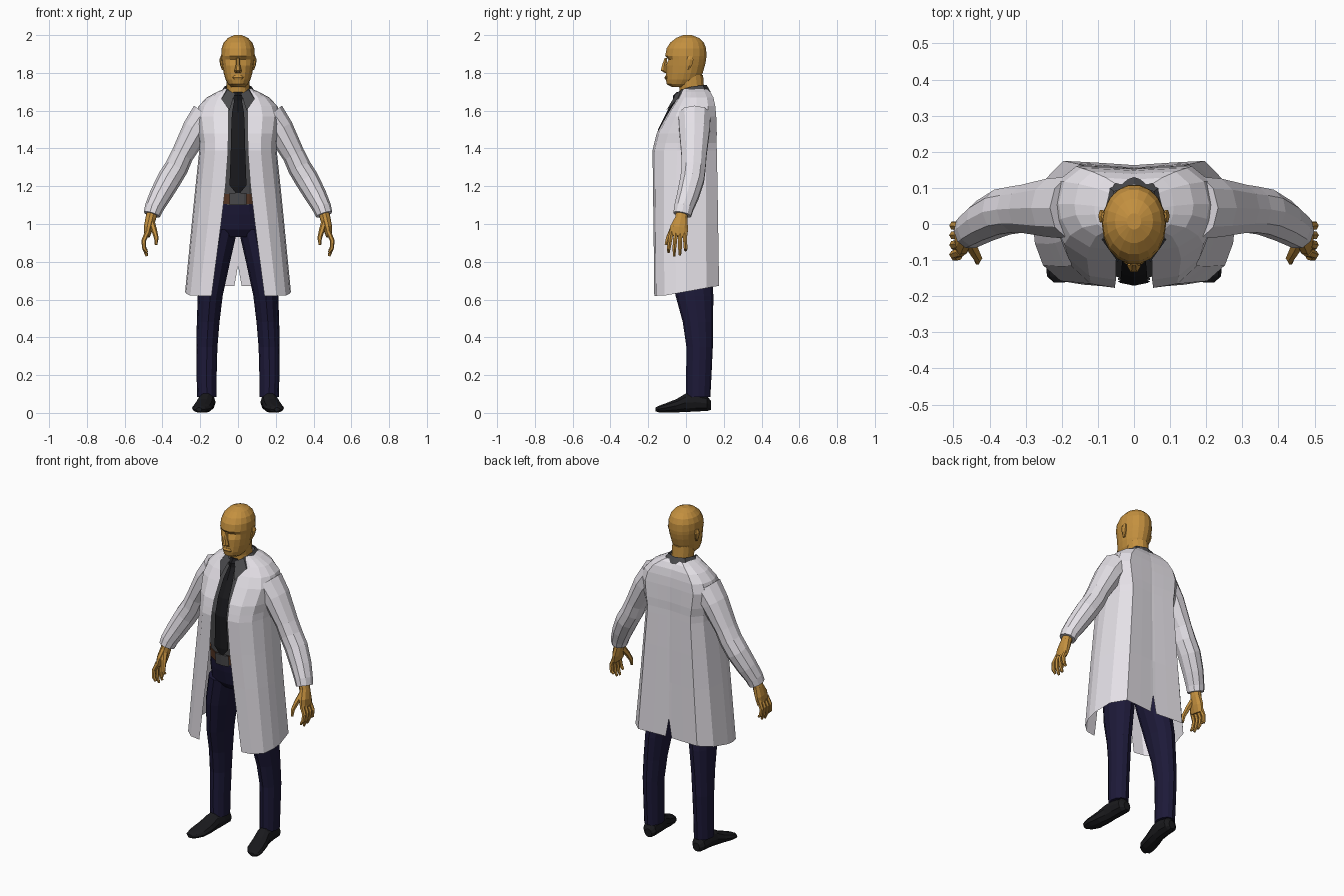
import bpy
from math import sin, cos, pi
from mathutils import Vector


def material(name, rgb):
    m = bpy.data.materials.new(name)
    m.diffuse_color = (*rgb, 1)
    return m


SKIN = material("skin", (0.55, 0.28, 0.05))
WHITE = material("white_cloth", (0.78, 0.75, 0.80))
GREY = material("dark_grey_cloth", (0.07, 0.07, 0.075))
BLACK = material("black", (0.01, 0.01, 0.012))
NAVY = material("navy_cloth", (0.012, 0.01, 0.04))
BROWN = material("brown_leather", (0.10, 0.04, 0.02))


def grid(name, rows, mat, closed=False, mirror=False, caps=False):
    """Skin rows of points with quads."""
    n = len(rows[0])
    verts = [tuple(p) for r in rows for p in r]
    faces = []
    for j in range(len(rows) - 1):
        for i in range(n if closed else n - 1):
            k = (i + 1) % n
            faces.append((j * n + i, j * n + k, (j + 1) * n + k, (j + 1) * n + i))
    if caps:
        faces.append(tuple(reversed(range(n))))
        faces.append(tuple(range((len(rows) - 1) * n, len(rows) * n)))
    me = bpy.data.meshes.new(name)
    me.from_pydata(verts, [], faces)
    me.materials.append(mat)
    ob = bpy.data.objects.new(name, me)
    bpy.context.collection.objects.link(ob)
    if mirror:
        mod = ob.modifiers.new("mirror", "MIRROR")
        mod.merge_threshold = 0.0005
    return ob


def loft(name, rings, mat, n=10, ref=(0, 1, 0), axis=None, mirror=False):
    """Elliptical rings (x, y, z, ru, rv) across a path, or across a fixed axis."""
    ref, rows = Vector(ref), []
    c = [Vector(r[:3]) for r in rings]
    for i, r in enumerate(rings):
        t = Vector(axis) if axis else c[min(i + 1, len(c) - 1)] - c[max(i - 1, 0)]
        t.normalize()
        u = ref.cross(t).normalized()
        v = t.cross(u)
        rows.append([c[i] + u * r[3] * cos(2 * pi * k / n) + v * r[4] * sin(2 * pi * k / n)
                     for k in range(n)])
    return grid(name, rows, mat, closed=True, mirror=mirror, caps=True)


UP = (0, 0, 1)

# Head: z, front y, back y, half width
profile = [(1.725, -0.075, 0.0, 0.035), (1.74, -0.103, 0.045, 0.052), (1.765, -0.108, 0.075, 0.066),
           (1.80, -0.107, 0.09, 0.076), (1.84, -0.107, 0.102, 0.083), (1.87, -0.108, 0.108, 0.087),
           (1.89, -0.112, 0.11, 0.089), (1.93, -0.104, 0.108, 0.087), (1.96, -0.085, 0.096, 0.076),
           (1.985, -0.053, 0.07, 0.053), (2.0, -0.015, 0.03, 0.02)]
head = loft("head", [(0, (f + b) / 2, z, w, (b - f) / 2) for z, f, b, w in profile],
            SKIN, 18, axis=UP)
for v in head.data.vertices:          # eye sockets
    if abs(v.co.z - 1.87) < 0.005 and v.co.y < -0.06 and 0.01 < abs(v.co.x) < 0.06:
        v.co.y += 0.014
loft("nose", [(0, -0.106, 1.88, 0.009, 0.008), (0, -0.115, 1.84, 0.012, 0.014),
              (0, -0.116, 1.812, 0.019, 0.02), (0, -0.104, 1.80, 0.016, 0.01)],
     SKIN, 6, axis=UP)
loft("lips", [(0, -0.103, 1.765, 0.02, 0.007), (0, -0.105, 1.775, 0.03, 0.009),
              (0, -0.102, 1.785, 0.02, 0.007)], SKIN, 8, axis=UP)
loft("ear", [(0.079, 0.01, 1.815, 0.006, 0.008), (0.086, 0.018, 1.84, 0.008, 0.016),
             (0.09, 0.022, 1.87, 0.009, 0.02), (0.085, 0.022, 1.89, 0.006, 0.012)],
     SKIN, 6, axis=UP, mirror=True)
loft("neck", [(0, 0.035, 1.66, 0.068, 0.07), (0, 0.03, 1.72, 0.06, 0.067),
              (0, 0.02, 1.79, 0.06, 0.072)], SKIN, 14, axis=UP)

# Shirt, collar, tie
loft("shirt", [(0, 0, 1.10, 0.15, 0.14), (0, 0, 1.2, 0.155, 0.148), (0, -0.003, 1.4, 0.165, 0.152),
               (0, 0.02, 1.5, 0.16, 0.13), (0, 0.035, 1.58, 0.14, 0.11),
               (0, 0.04, 1.65, 0.09, 0.08), (0, 0.035, 1.70, 0.065, 0.068)],
     GREY, 16, axis=UP)
collar_top = [(0, 0.11, 1.735), (0.055, 0.09, 1.735), (0.072, 0.03, 1.728),
              (0.055, -0.025, 1.712), (0.018, -0.052, 1.69)]
collar_low = [(0, 0.13, 1.70), (0.075, 0.105, 1.70), (0.098, 0.03, 1.69),
              (0.088, -0.045, 1.66), (0.045, -0.105, 1.60)]
grid("shirt_collar", [collar_top, collar_low], GREY, mirror=True)
loft("tie", [(0, -0.155, 1.155, 0.004, 0.004), (0, -0.158, 1.205, 0.045, 0.008),
             (0, -0.163, 1.4, 0.038, 0.008), (0, -0.138, 1.5, 0.036, 0.01),
             (0, -0.094, 1.59, 0.032, 0.01), (0, -0.058, 1.655, 0.02, 0.012),
             (0, -0.05, 1.68, 0.032, 0.018), (0, -0.035, 1.70, 0.024, 0.012)],
     BLACK, 4, axis=UP)

# Belt and trousers
loft("belt", [(0, 0, 1.105, 0.155, 0.145), (0, 0, 1.16, 0.157, 0.152)], BROWN, 16, axis=UP)
loft("belt_buckle", [(0, -0.149, 1.10, 0.045, 0.008), (0, -0.154, 1.165, 0.045, 0.008)],
     GREY, 8, axis=UP)
loft("trouser_hips", [(0, 0.02, 0.93, 0.10, 0.10), (0, 0.015, 0.97, 0.165, 0.125),
                      (0, 0.005, 1.05, 0.165, 0.135), (0, 0, 1.115, 0.152, 0.142)],
     NAVY, 16, axis=UP)
loft("trouser_leg", [(0.165, 0.065, 0.085, 0.052, 0.064), (0.166, 0.068, 0.2, 0.053, 0.067),
                     (0.165, 0.072, 0.35, 0.056, 0.07), (0.158, 0.063, 0.48, 0.06, 0.08),
                     (0.147, 0.045, 0.62, 0.066, 0.1), (0.122, 0.022, 0.8, 0.08, 0.11),
                     (0.088, 0.015, 0.97, 0.085, 0.12)],
     NAVY, 12, axis=UP, mirror=True)

# Shoes
loft("shoe", [(0.16, 0.132, 0.04, 0.022, 0.025), (0.163, 0.112, 0.05, 0.043, 0.042),
              (0.165, 0.05, 0.057, 0.046, 0.052), (0.17, 0.0, 0.054, 0.045, 0.052),
              (0.18, -0.05, 0.038, 0.05, 0.037), (0.192, -0.11, 0.026, 0.052, 0.025),
              (0.203, -0.145, 0.02, 0.038, 0.018), (0.207, -0.162, 0.018, 0.015, 0.01)],
     BLACK, 10, ref=(0, 0, 1), axis=(0, -1, 0), mirror=True)

# Coat body: z, half width, front opening, front y, side y, back y
coat = [(0.62, 0.28, 0.14, -0.168, 0.0, 0.175), (1.0, 0.245, 0.09, -0.172, 0.0, 0.17),
        (1.2, 0.225, 0.066, -0.175, 0.005, 0.167), (1.39, 0.205, 0.052, -0.177, 0.015, 0.163),
        (1.43, 0.205, 0.052, -0.168, 0.02, 0.162), (1.48, 0.215, 0.05, -0.155, 0.035, 0.163),
        (1.57, 0.228, 0.05, -0.105, 0.05, 0.16), (1.625, 0.208, 0.052, -0.072, 0.055, 0.155),
        (1.67, 0.165, 0.056, -0.04, 0.055, 0.145), (1.70, 0.11, 0.056, -0.025, 0.05, 0.128),
        (1.715, 0.075, 0.05, -0.015, 0.045, 0.112)]
rows = []
for j, (z, w, e, yf, c, yb) in enumerate(coat):
    row = [(e + (w - e) * f, c + k * (yf - c), z)
           for f, k in ((0, 1), (0.45, 0.94), (0.8, 0.68), (0.96, 0.32), (1, 0))]
    row += [(w * f, c + k * (yb - c), z)
            for f, k in ((0.93, 0.62), (0.7, 1), (0.35, 0.97), (0.07, 0.94), (0, 0.93))]
    if j == 0:                        # hem rises to the back, with a centre vent
        row = [(x, y, z + max(0, y + 0.12) * 0.18) for x, y, z in row]
        row[-1] = (0, row[-1][1], 0.78)
    rows.append(row)
grid("coat_body", rows, WHITE, mirror=True)

# Sleeves
loft("coat_sleeve", [(0.165, 0.045, 1.575, 0.085, 0.09), (0.222, 0.045, 1.5, 0.074, 0.085),
                     (0.295, 0.042, 1.365, 0.06, 0.07), (0.325, 0.04, 1.30, 0.063, 0.067),
                     (0.365, 0.033, 1.235, 0.064, 0.066), (0.412, 0.01, 1.15, 0.058, 0.06),
                     (0.445, -0.012, 1.085, 0.05, 0.053), (0.456, -0.02, 1.05, 0.045, 0.05)],
     WHITE, 10, mirror=True)

# Hands
loft("palm", [(0.45, -0.018, 1.08, 0.028, 0.032), (0.462, -0.025, 1.03, 0.028, 0.034),
              (0.474, -0.036, 0.98, 0.025, 0.05), (0.482, -0.042, 0.935, 0.016, 0.05)],
     SKIN, 10, mirror=True)
for i, (y0, y1, tip) in enumerate([(-0.078, -0.092, 0.85), (-0.054, -0.062, 0.83),
                                   (-0.03, -0.032, 0.835), (-0.007, -0.002, 0.86)]):
    loft(f"finger_{i + 1}", [(0.48, y0, 0.955, 0.014, 0.013), (0.5, (y0 + y1) / 2, 0.91, 0.012, 0.012),
                             (0.496, y1, 0.87, 0.011, 0.011), (0.482, y1, tip, 0.007, 0.007)],
         SKIN, 6, mirror=True)
loft("thumb", [(0.458, -0.045, 1.01, 0.018, 0.02), (0.443, -0.075, 0.965, 0.015, 0.016),
               (0.432, -0.095, 0.925, 0.012, 0.013), (0.434, -0.106, 0.89, 0.007, 0.008)],
     SKIN, 6, mirror=True)
